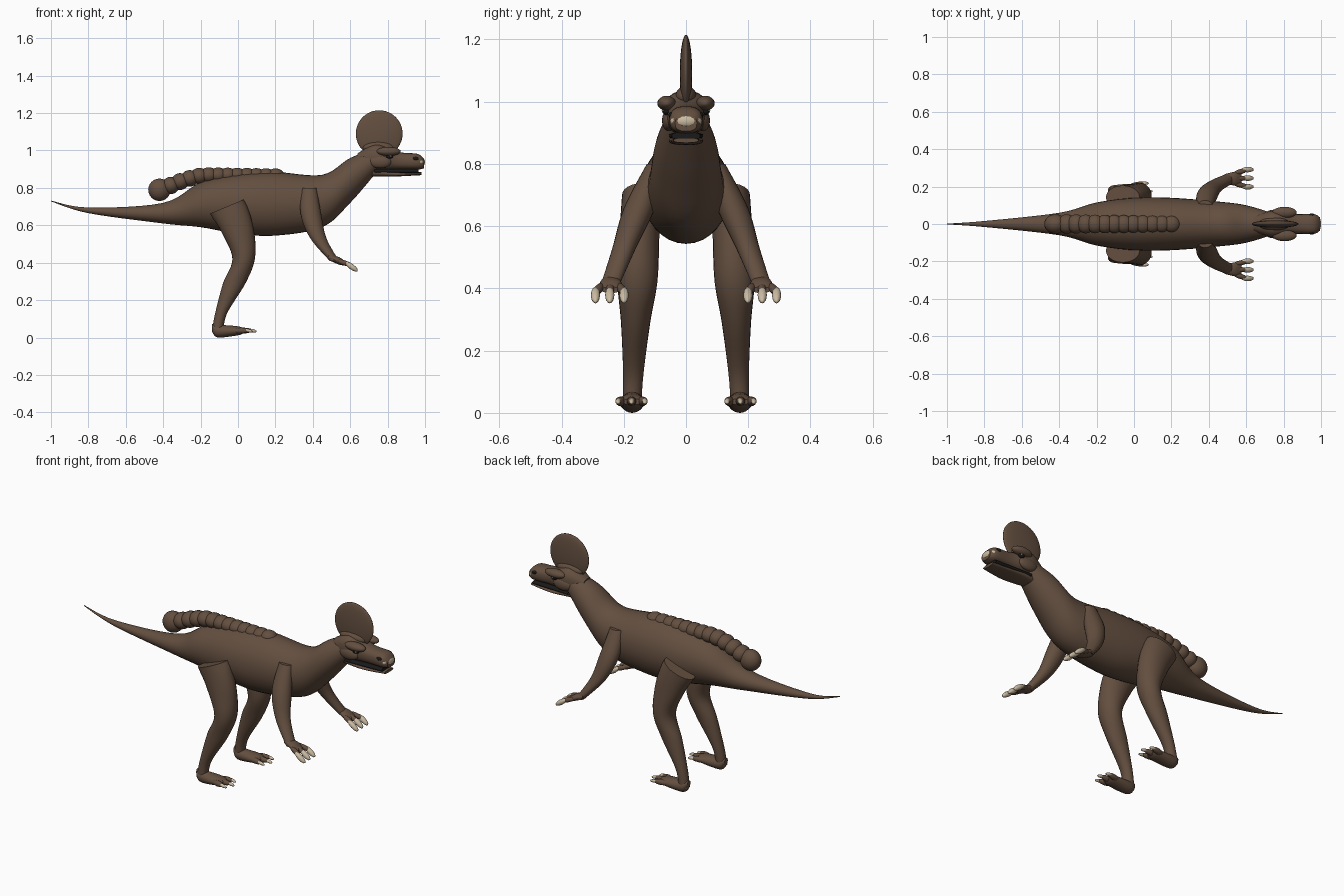
import bpy
import bmesh
import math
from mathutils import Vector

cube = bpy.data.objects.get("Cube")
if cube:
    bpy.data.objects.remove(cube, do_unlink=True)


def material(name, rgb):
    mat = bpy.data.materials.new(name)
    mat.use_nodes = True
    colour = (*rgb, 1)
    mat.diffuse_color = colour
    mat.node_tree.nodes["Principled BSDF"].inputs["Base Color"].default_value = colour
    return mat


HIDE = material("brown hide", (0.125, 0.077, 0.05))
HORN = material("cream horn", (0.6, 0.5, 0.36))
DARK = material("dark mouth", (0.01, 0.01, 0.01))


def smooth_stations(stations, steps):
    """Catmull-Rom interpolation between neighbouring stations."""
    points = [Vector(station) for station in stations]
    padded = [points[0], *points, points[-1]]
    result = []
    for before, start, end, after in zip(padded, padded[1:], padded[2:], padded[3:]):
        leave, arrive = (end - before) / 2, (after - start) / 2
        for step in range(steps):
            t = step / steps
            blend = t * t * (3 - 2 * t)
            result.append(start.lerp(end, blend)
                          + leave * t * (1 - t) ** 2
                          - arrive * t * t * (1 - t))
    result.append(points[-1])
    return result


def loft(name, stations, upright=False, mat=HIDE, power=1.0, side=1,
         offset=lambda x, z: 0.0, steps=6, sides=24):
    """Skin through stations of x, z and two radii; offset gives y."""
    mesh = bpy.data.meshes.new(name)
    bm = bmesh.new()
    rings = []
    for x, z, wide, deep in smooth_stations(stations, steps):
        ring = []
        for index in range(sides):
            angle = math.tau * index / sides
            c, s = math.cos(angle), math.sin(angle)
            u = math.copysign(abs(c) ** power, c) * wide
            v = math.copysign(abs(s) ** power, s) * deep
            y = offset(x, z)
            place = (x + u, (y + v) * side, z) if upright else (x, (y + u) * side, z + v)
            ring.append(bm.verts.new(place))
        rings.append(ring)
    for lower, upper in zip(rings, rings[1:]):
        for index in range(sides):
            bm.faces.new((lower[index - 1], lower[index], upper[index], upper[index - 1]))
    bm.faces.new(rings[0])
    bm.faces.new(rings[-1])
    bmesh.ops.recalc_face_normals(bm, faces=bm.faces)
    bm.to_mesh(mesh)
    bm.free()
    mesh.materials.append(mat)
    part = bpy.data.objects.new(name, mesh)
    bpy.context.collection.objects.link(part)
    bpy.ops.object.select_all(action="DESELECT")
    part.select_set(True)
    bpy.context.view_layer.objects.active = part
    bpy.ops.object.shade_smooth_by_angle(angle=math.radians(45))
    return part


def ball(name, location, scale, mat=HIDE, segments=24):
    bpy.ops.mesh.primitive_uv_sphere_add(segments=segments, ring_count=segments // 2,
                                         radius=1, location=location)
    part = bpy.context.object
    part.name = name
    part.scale = scale
    part.data.materials.append(mat)
    bpy.ops.object.shade_smooth()
    return part


def spindle(name, start, end, radius, mat=HIDE):
    """Slim ellipsoid reaching from start to end."""
    start, end = Vector(start), Vector(end)
    reach = end - start
    part = ball(name, (start + end) / 2, (radius, radius, reach.length / 2), mat, segments=12)
    part.rotation_euler = reach.to_track_quat("Z", "Y").to_euler()


# Tail, trunk and neck in one skin
loft("body", [
    (-1, 0.73, 0.002, 0.002),
    (-0.8, 0.68, 0.016, 0.015),
    (-0.4, 0.665, 0.06, 0.055),
    (-0.2, 0.71, 0.115, 0.12),
    (0, 0.715, 0.14, 0.16),
    (0.2, 0.715, 0.14, 0.17),
    (0.45, 0.73, 0.12, 0.14),
    (0.6, 0.84, 0.1, 0.12),
    (0.75, 0.955, 0.055, 0.06),
], sides=32)

# Row of swollen segments along the back, shrinking towards the shoulders
SEGMENTS = 12
for index in range(SEGMENTS):
    along = index / (SEGMENTS - 1)
    droop = 0.055 * max(0, 1 - 3 * along) ** 1.5
    ball(f"back_segment_{index + 1}",
         (-0.36 + 0.56 * along, 0, 0.868 - droop),
         (0.047, 0.052 - 0.008 * along, 0.046 - 0.01 * along))
ball("back_end_knob", (-0.42, 0, 0.79), (0.06, 0.052, 0.06))

# Skull with muzzle, separate lower jaw and dark gap between them
loft("skull", [
    (0.64, 0.94, 0.04, 0.045),
    (0.74, 0.965, 0.07, 0.07),
    (0.86, 0.945, 0.053, 0.047),
    (0.96, 0.94, 0.053, 0.042),
    (0.995, 0.93, 0.035, 0.025),
], power=0.8)
loft("lower_jaw", [
    (0.7, 0.885, 0.045, 0.025),
    (0.84, 0.873, 0.055, 0.012),
    (0.98, 0.876, 0.04, 0.008),
], power=0.8)
loft("mouth_interior", [
    (0.73, 0.89, 0.055, 0.012),
    (0.965, 0.89, 0.046, 0.012),
], mat=DARK, power=0.7)
ball("nose_plate", (0.972, 0, 0.938), (0.028, 0.05, 0.028), HORN)

# Round upright crest, flared where it meets the skull
ball("crest", (0.755, 0, 1.09), (0.125, 0.02, 0.125), segments=48)
ball("crest_root", (0.75, 0, 1.015), (0.085, 0.035, 0.035))

for label, side in (("left", 1), ("right", -1)):
    # Brow, cheek, eye and nostril
    ball(f"{label}_brow", (0.805, side * 0.062, 0.995), (0.065, 0.03, 0.024))
    ball(f"{label}_cheek", (0.76, side * 0.055, 0.94), (0.06, 0.022, 0.035))
    ball(f"{label}_eye", (0.81, side * 0.063, 0.969), (0.02, 0.013, 0.012), DARK)
    ball(f"{label}_eye_glint", (0.816, side * 0.073, 0.971), (0.006, 0.005, 0.005), HORN, segments=12)
    ball(f"{label}_nostril", (0.95, side * 0.049, 0.957), (0.016, 0.007, 0.01), DARK)

    # Arm spreading outwards as it descends, and flat hand
    loft(f"{label}_arm", [
        (0.38, 0.8, 0.04, 0.03),
        (0.39, 0.66, 0.055, 0.05),
        (0.43, 0.53, 0.043, 0.038),
        (0.515, 0.41, 0.025, 0.03),
    ], upright=True, side=side, offset=lambda x, z: 0.4 - 0.38 * z)
    loft(f"{label}_hand", [
        (0.485, 0.43, 0.025, 0.016),
        (0.54, 0.41, 0.037, 0.02),
        (0.575, 0.395, 0.03, 0.01),
    ], side=side, offset=lambda x, z: 0.242)

    # Leg from haunch to ankle, the haunch cut off on a slant
    leg = loft(f"{label}_leg", [
        (-0.06, 0.7, 0.09, 0.062),
        (0, 0.56, 0.085, 0.064),
        (0.03, 0.42, 0.06, 0.064),
        (-0.02, 0.29, 0.06, 0.047),
        (-0.09, 0.13, 0.032, 0.033),
        (-0.11, 0.03, 0.03, 0.03),
    ], upright=True, side=side, offset=lambda x, z: 0.175 - 0.045 * z)
    for vert in leg.data.vertices:
        slant = min(1, max(0, (vert.co.z - 0.52) * 7))
        vert.co.z += 0.42 * slant * (vert.co.x + 0.06)

    # Foot
    loft(f"{label}_foot", [
        (-0.14, 0.055, 0.015, 0.018),
        (-0.11, 0.035, 0.034, 0.034),
        (0, 0.036, 0.042, 0.024),
        (0.035, 0.036, 0.03, 0.01),
    ], side=side, offset=lambda x, z: 0.173)

    # Three fingers and three toes, each ending in a claw
    for number, spread in enumerate((-1, 0, 1), start=1):
        root, y = side * (0.243 + 0.026 * spread), side * (0.245 + 0.046 * spread)
        spindle(f"{label}_finger_{number}", (0.53, root, 0.412), (0.61, y, 0.385), 0.014)
        spindle(f"{label}_finger_claw_{number}", (0.575, y, 0.402), (0.64, y, 0.355), 0.015, HORN)
        root, y = side * (0.175 + 0.025 * spread), side * (0.175 + 0.043 * spread)
        tip = 0.1 - 0.02 * abs(spread)
        spindle(f"{label}_toe_{number}", (-0.03, root, 0.036), (tip - 0.02, y, 0.038), 0.016)
        spindle(f"{label}_toe_claw_{number}", (tip - 0.05, y, 0.042), (tip, y, 0.032), 0.009, HORN)
